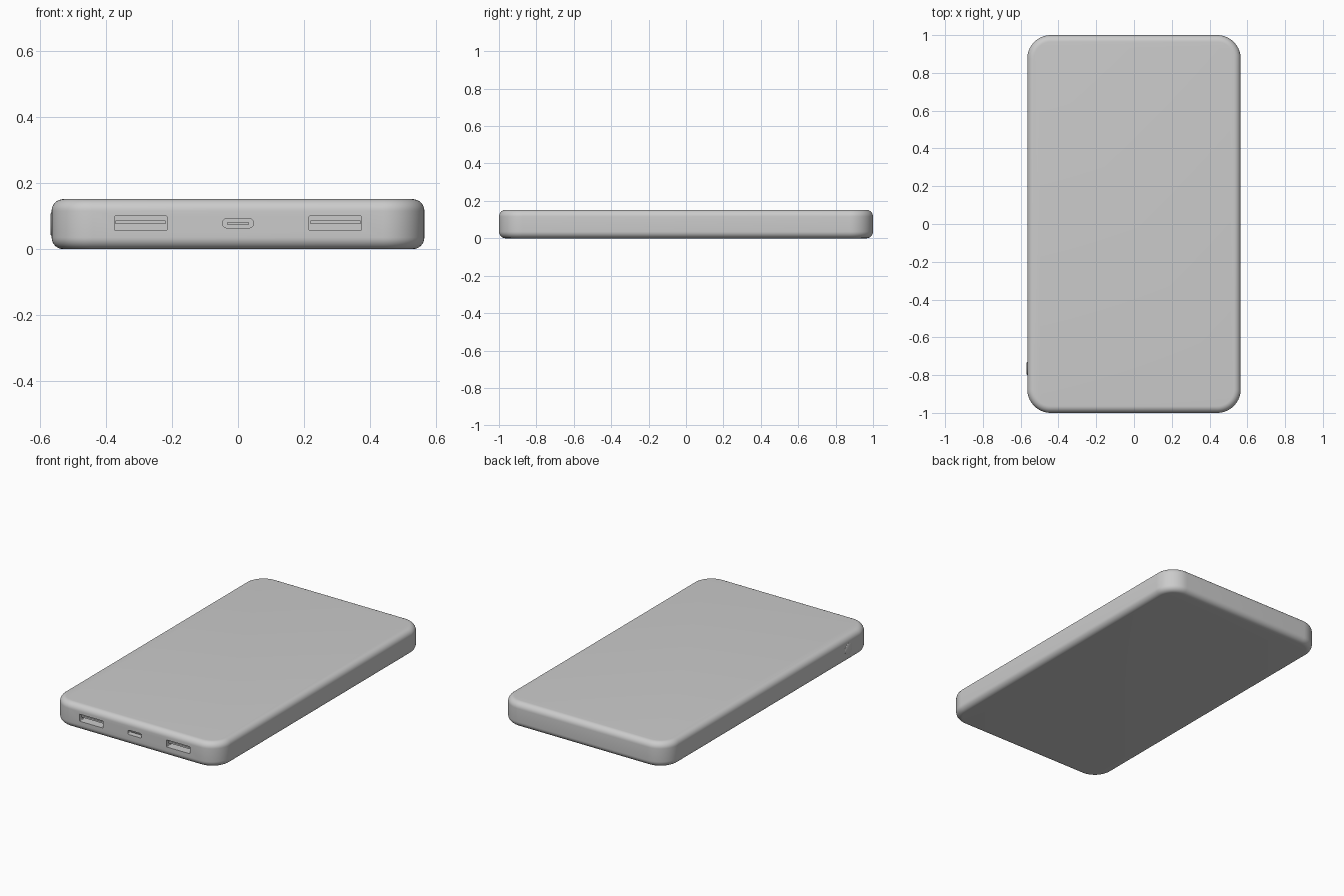
import bpy, bmesh, math

if "Cube" in bpy.data.objects:
    bpy.data.objects.remove(bpy.data.objects["Cube"])

HX, HY, H = 0.565, 1.0, 0.152      # half width, half length, height
CORNER, FILLET = 0.125, 0.036


def outline(hx, hy, r, n=14):
    """Rounded rectangle points, counter-clockwise."""
    pts = []
    for i, (sx, sy) in enumerate([(1, 1), (-1, 1), (-1, -1), (1, -1)]):
        for k in range(n + 1):
            a = math.pi / 2 * (i + k / n)
            pts.append((sx * (hx - r) + r * math.cos(a), sy * (hy - r) + r * math.sin(a)))
    return pts


def loft(name, rings):
    """Closed solid through a list of rings of equal length."""
    bm = bmesh.new()
    loops = [[bm.verts.new(p) for p in ring] for ring in rings]
    n = len(loops[0])
    for a, b in zip(loops, loops[1:]):
        for i in range(n):
            j = (i + 1) % n
            bm.faces.new((a[i], a[j], b[j], b[i]))
    bm.faces.new(loops[0][::-1])
    bm.faces.new(loops[-1])
    bmesh.ops.recalc_face_normals(bm, faces=bm.faces)
    me = bpy.data.meshes.new(name)
    bm.to_mesh(me)
    bm.free()
    ob = bpy.data.objects.new(name, me)
    bpy.context.collection.objects.link(ob)
    return ob


def slab(name, x, z, hx, hz, y0, y1, r):
    """Rounded bar running along y."""
    return loft(name, [[(x + u, y, z + v) for u, v in outline(hx, hz, r, 5)] for y in (y0, y1)])


def smooth(ob, deg=35):
    bpy.ops.object.select_all(action='DESELECT')
    ob.select_set(True)
    bpy.context.view_layer.objects.active = ob
    bpy.ops.object.shade_smooth_by_angle(angle=math.radians(deg))


def cut(ob, cutter):
    m = ob.modifiers.new("cut", 'BOOLEAN')
    m.operation, m.solver, m.object = 'DIFFERENCE', 'EXACT', cutter
    bpy.context.view_layer.objects.active = ob
    bpy.ops.object.modifier_apply(modifier=m.name)
    bpy.data.objects.remove(cutter)


# Casing: rounded slab with filleted top and bottom rims
levels = []
for k in range(9):
    a = math.pi / 2 * k / 8
    levels.append((FILLET * (1 - math.sin(a)), FILLET * (1 - math.cos(a))))
levels += [(inset, H - z) for inset, z in reversed(levels)]
casing = loft("casing", [[(x, y, z) for x, y in outline(HX - d, HY - d, CORNER - d)]
                         for d, z in levels])

# Port sockets in the front: x, z, half width, half height, corner, depth
ports = [("left_port", -0.295, 0.079, 0.08, 0.0215, 0.004, 0.12),
         ("right_port", 0.295, 0.079, 0.08, 0.0215, 0.004, 0.12),
         ("centre_port", 0.0, 0.0785, 0.046, 0.0135, 0.01, 0.08)]
for name, x, z, hx, hz, r, depth in ports:
    cut(casing, slab(name + "_cutter", x, z, hx, hz, -HY - 0.1, -HY + depth, r))
smooth(casing)

# Contact tongues inside the sockets
for name, x, z, hx, hz, r, depth in ports:
    wide = hx > 0.06
    smooth(slab(name + "_tongue", x, z + (0.003 if wide else 0), hx - (0.004 if wide else 0.012),
                0.005 if wide else 0.003, -HY + 0.015, -HY + depth + 0.005, 0.001))

# Round power button on the left side
R = 0.035
rings = []
for x, r in [(-HX + 0.02, R), (-HX - 0.001, R), (-HX - 0.003, R - 0.003)]:
    rings.append([(x, -0.765 + r * math.cos(t * math.pi / 20), 0.076 + r * math.sin(t * math.pi / 20))
                  for t in range(40)])
smooth(loft("power_button", rings))
